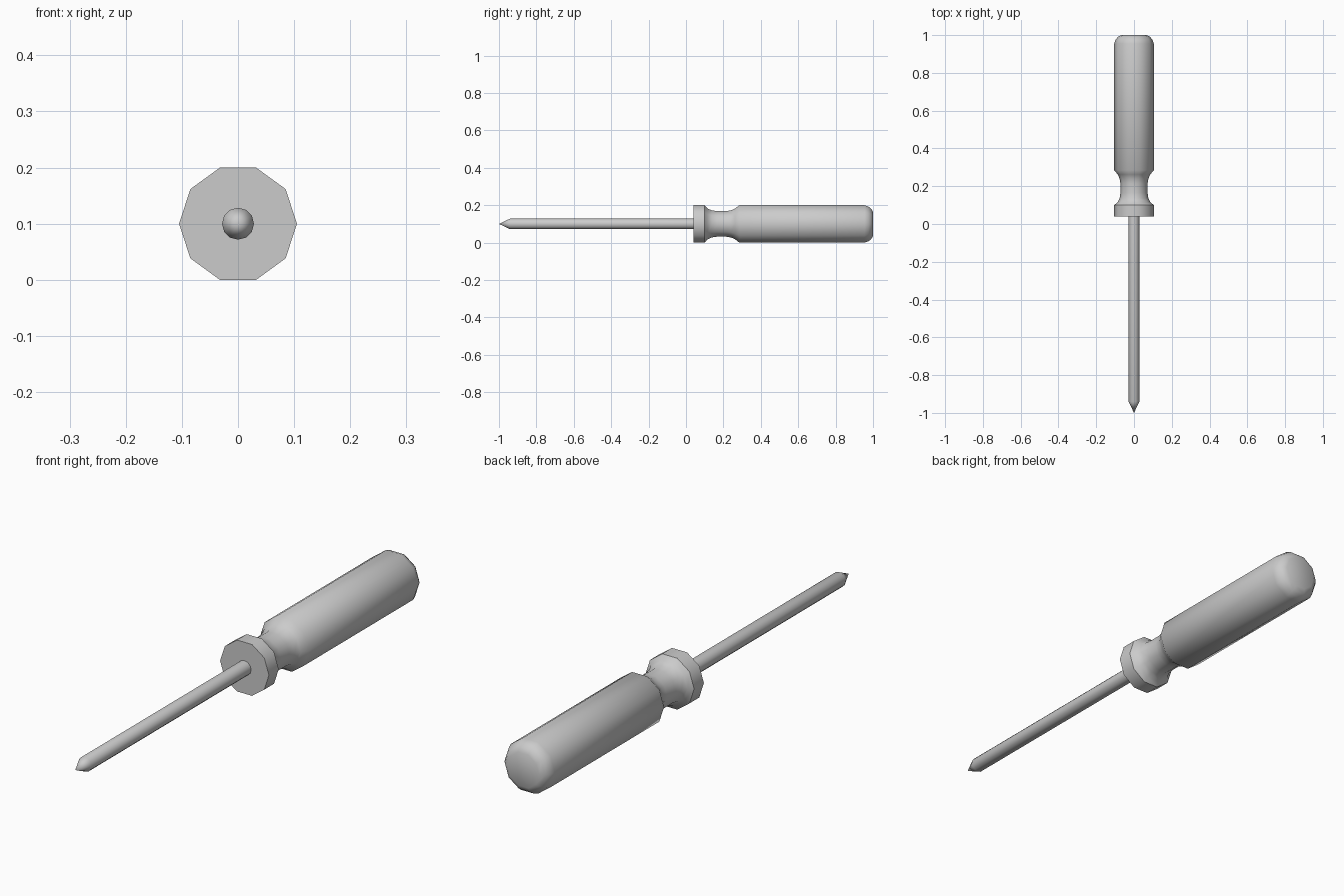
import bpy, bmesh, math

if "Cube" in bpy.data.objects:
    bpy.data.objects.remove(bpy.data.objects["Cube"])


def lathe(name, profile, sides, angle=40):
    """Revolve (y, radius) points around the tool axis at z = 0.1."""
    bm = bmesh.new()
    rings = []
    for y, r in profile:
        n = 1 if r == 0 else sides
        rings.append([bm.verts.new((r * math.cos(2 * math.pi * i / sides), y,
                                    0.1 + r * math.sin(2 * math.pi * i / sides)))
                      for i in range(n)])
    for a, b in zip(rings, rings[1:]):
        for i in range(sides):
            j = (i + 1) % sides
            if len(a) == 1:
                bm.faces.new((a[0], b[i], b[j]))
            elif len(b) == 1:
                bm.faces.new((a[i], a[j], b[0]))
            else:
                bm.faces.new((a[i], a[j], b[j], b[i]))
    for ring in (rings[0], rings[-1]):
        if len(ring) > 1:
            bm.faces.new(ring)
    bmesh.ops.recalc_face_normals(bm, faces=bm.faces)
    mesh = bpy.data.meshes.new(name)
    bm.to_mesh(mesh)
    bm.free()
    obj = bpy.data.objects.new(name, mesh)
    bpy.context.collection.objects.link(obj)
    bpy.ops.object.select_all(action='DESELECT')
    obj.select_set(True)
    bpy.context.view_layer.objects.active = obj
    bpy.ops.object.shade_smooth_by_angle(angle=math.radians(angle))
    return obj


# Ten-sided handle: collar, waisted neck, grip and rounded butt
R = 0.105
lathe("handle", [(0.04, R), (0.10, R), (0.115, 0.087), (0.137, 0.076),
                 (0.165, 0.072), (0.215, 0.072), (0.24, 0.076),
                 (0.262, 0.086), (0.285, R), (0.955, R), (0.975, 0.098),
                 (0.99, 0.086), (1.0, 0.068)], 10)

# Shaft with pointed tip, seated inside the collar
lathe("shaft", [(-1.0, 0), (-0.94, 0.0285), (0.06, 0.0285)], 12)
